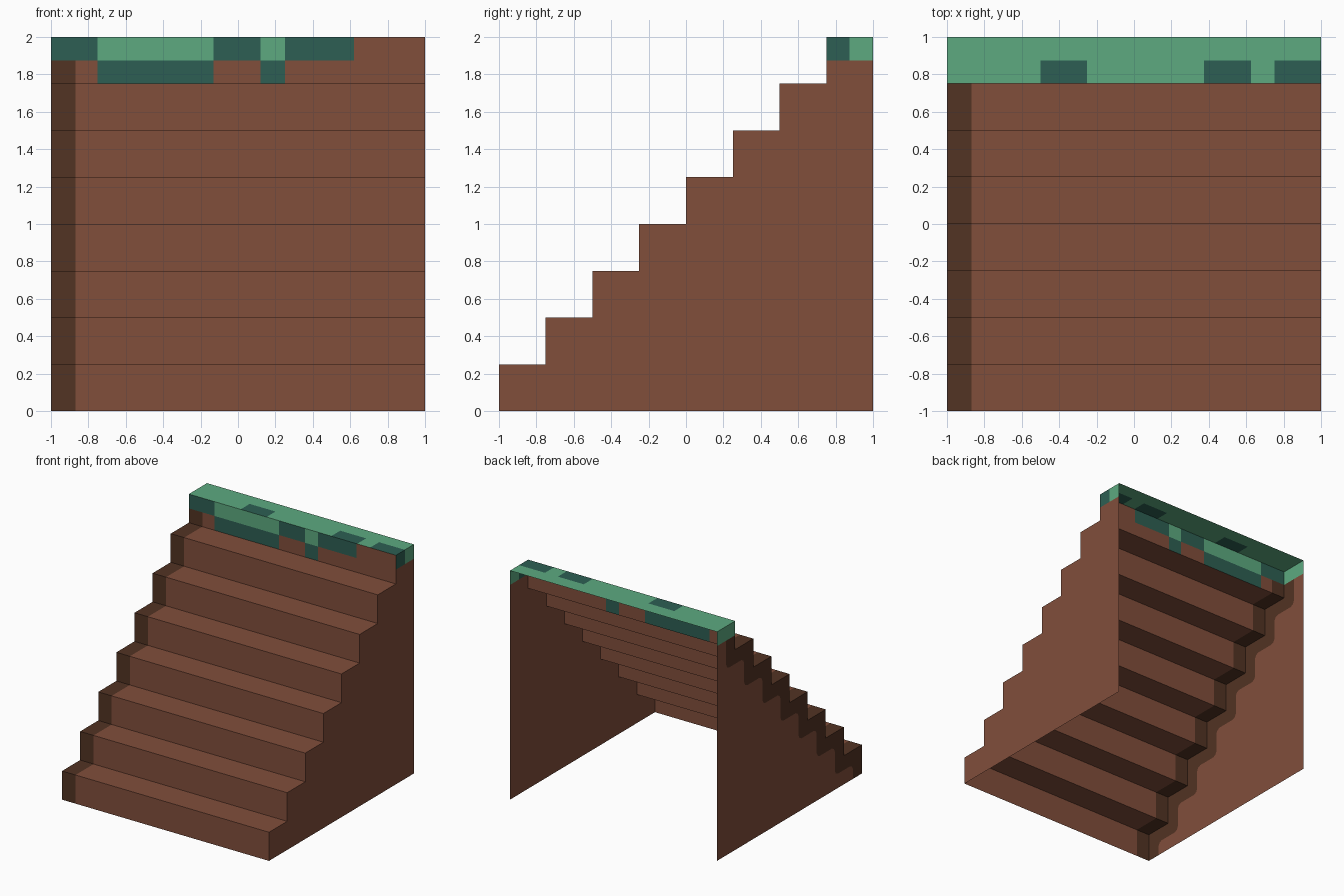
import bpy
from mathutils import Vector

if "Cube" in bpy.data.objects:
    bpy.data.objects.remove(bpy.data.objects["Cube"])

STEPS = 8
S = 2 / STEPS          # rise and run of one step
H = S / 2              # width of the painted trim
TRIM_X = -0.87         # inner edge of the dark trim
GREEN_Z = 2 - H        # lower edge of the green band


def linear(v):
    v /= 255
    return v / 12.92 if v <= 0.04045 else ((v + 0.055) / 1.055) ** 2.4


def make_material(name, *rgb):
    mat = bpy.data.materials.new(name)
    mat.use_nodes = True
    colour = [linear(v) for v in rgb] + [1]
    mat.diffuse_color = colour
    mat.node_tree.nodes["Principled BSDF"].inputs["Base Color"].default_value = colour
    return mat


MATERIALS = [make_material("brown", 129, 78, 59), make_material("dark brown", 82, 51, 35),
             make_material("light green", 93, 170, 128), make_material("dark green", 45, 95, 83)]
BROWN, DARK, LIGHT, TEAL = range(4)


def build(name, faces):
    """Make a sheet object from (points, colour) pairs."""
    verts, polys, index = [], [], {}
    for points, _ in faces:
        poly = []
        for p in points:
            key = tuple(round(c, 4) for c in p)
            if key not in index:
                index[key] = len(verts)
                verts.append(key)
            poly.append(index[key])
        polys.append(poly)
    mesh = bpy.data.meshes.new(name)
    mesh.from_pydata(verts, [], polys)
    for mat in MATERIALS:
        mesh.materials.append(mat)
    for poly, (_, colour) in zip(mesh.polygons, faces):
        poly.material_index = colour
    mesh.update()
    bpy.context.collection.objects.link(bpy.data.objects.new(name, mesh))


def grid(us, vs, place, colour):
    """Cells between the u and v lines, coloured by a rule on the cell centre."""
    cells = []
    for a, b in zip(us, us[1:]):
        for c, d in zip(vs, vs[1:]):
            corners = [place(u, v) for u, v in ((a, c), (b, c), (b, d), (a, d))]
            cells.append((corners, colour((a + b) / 2, (c + d) / 2)))
    return cells


def within(x, spans):
    return any(a < x < b for a, b in spans)


def trim(x, _):
    return DARK if x < TRIM_X else BROWN


# Treads and risers below the top step
columns = [-1, TRIM_X, 1]
faces = []
for i in range(STEPS - 1):
    y, z = -1 + S * i, S * i
    faces += grid(columns, [z, z + S], lambda u, v: (u, y, v), trim)
    faces += grid(columns, [y, y + S], lambda u, v: (u, v, z + S), trim)
build("stair_steps", faces)


# Top riser with ragged green overhang
def riser_colour(x, z):
    tufts = within(x, [(-0.75, -0.13), (0.12, 0.25)])
    if z > GREEN_Z:
        return LIGHT if tufts else TEAL if x < 0.62 else BROWN
    return TEAL if tufts else trim(x, z)


build("top_riser", grid([-1, TRIM_X, -0.75, -0.13, 0.12, 0.25, 0.62, 1], [2 - S, GREEN_Z, 2],
                        lambda u, v: (u, 1 - S, v), riser_colour))

# Green top tread with dark patches along its front
PATCHES = [(-0.5, -0.25), (0.375, 0.625), (0.75, 1)]
build("top_tread", grid([-1, -0.5, -0.25, 0.375, 0.625, 0.75, 1], [1 - S, 1 - H, 1],
                        lambda u, v: (u, v, 2),
                        lambda x, y: TEAL if y < 1 - H and within(x, PATCHES) else LIGHT))


# Side wall outlines as (y, z) points
def stair_path(dy, dz):
    path = []
    for i in range(STEPS):
        y = -1 + S * i + dy
        path += [(y, max(0, S * i + dz)), (y, S * (i + 1) + dz)]
    return path


def soften(path, size=0.04):
    """Cut each inner corner of a path into a short rounded bend."""
    pts = [Vector(p) for p in path]
    out = [pts[0]]
    for a, b, c in zip(pts, pts[1:], pts[2:]):
        p, q = b + (a - b).normalized() * size, b + (c - b).normalized() * size
        out += [p, (p + q + b) / 3, q]
    return [tuple(p) for p in out + [pts[-1]]]


def on_side(x, points):
    placed = [(x, y, z) for y, z in points]
    return placed if x > 0 else placed[::-1]


def band(y0, y1):
    return [(y0, GREEN_Z), (y1, GREEN_Z), (y1, 2), (y0, 2)]


outer = stair_path(0, 0)[:-1] + [(1 - S, GREEN_Z)]
inner = soften(stair_path(H, -H))

# Plain wall with a two-tone green corner
build("left_wall", [(on_side(1, [(1, 0), (1, GREEN_Z), (1 - H, GREEN_Z)] + outer[::-1]), BROWN),
                    (on_side(1, band(1 - S, 1 - H)), TEAL),
                    (on_side(1, band(1 - H, 1)), LIGHT)])

# Wall with dark trim following the steps
build("right_wall", [(on_side(-1, [(1, 0), (1, GREEN_Z)] + inner[::-1]), BROWN),
                     (on_side(-1, inner + outer[::-1]), DARK),
                     (on_side(-1, band(1 - S, 1)), LIGHT)])
